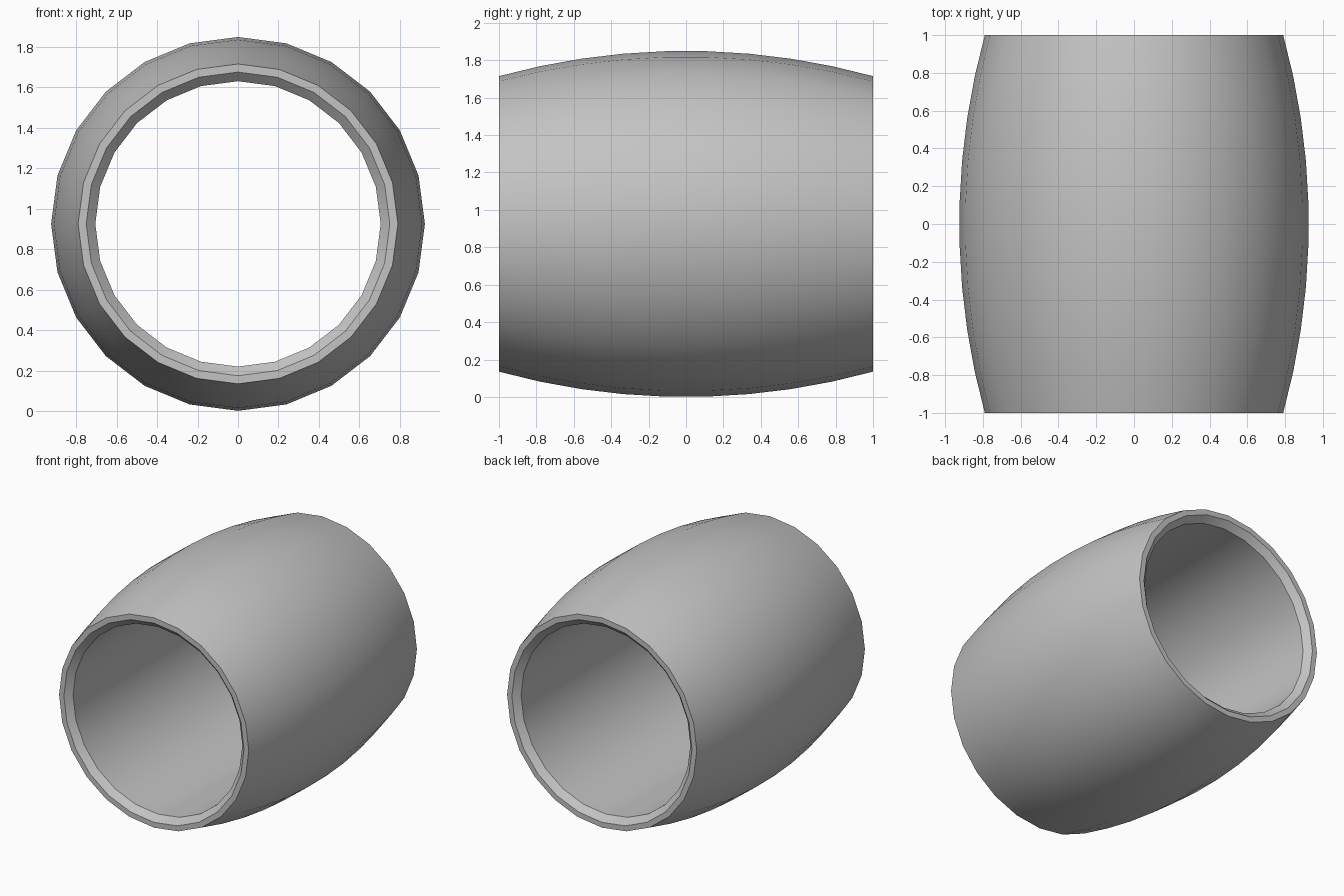
import bpy
import bmesh
import math
from mathutils import Vector, Matrix

cube = bpy.data.objects.get("Cube")
if cube:
    bpy.data.objects.remove(cube, do_unlink=True)

SIDES = 24
HALF_LENGTH = 1.0
MID_RADIUS = 0.925
END_RADIUS = 0.79
LIP_RADIUS = 0.75
BORE_RADIUS = 0.705
CHAMFER = 0.045
ARC_STEPS = 9


def make_material(name, colour):
    mat = bpy.data.materials.new(name)
    mat.use_nodes = True
    mat.diffuse_color = colour
    mat.node_tree.nodes["Principled BSDF"].inputs["Base Color"].default_value = colour
    return mat


def barrel_profile():
    """Closed half section as (radius, y) pairs."""
    # Bulged outer wall: a circular arc through both ends and the middle
    rise = MID_RADIUS - END_RADIUS
    arc_radius = (HALF_LENGTH ** 2 + rise ** 2) / (2 * rise)
    sweep = math.asin(HALF_LENGTH / arc_radius)
    points = []
    for i in range(ARC_STEPS + 1):
        a = sweep * (2 * i / ARC_STEPS - 1)
        points.append((MID_RADIUS - arc_radius * (1 - math.cos(a)),
                       arc_radius * math.sin(a)))
    # Flat lips, chamfers and the straight bore
    inner = HALF_LENGTH - CHAMFER
    points += [(LIP_RADIUS, HALF_LENGTH), (BORE_RADIUS, inner),
               (BORE_RADIUS, -inner), (LIP_RADIUS, -HALF_LENGTH)]
    return points


def lathe(name, profile, mat):
    bm = bmesh.new()
    rings = []
    for s in range(SIDES):
        turn = Matrix.Rotation(math.tau * s / SIDES, 3, 'Y')
        rings.append([bm.verts.new(turn @ Vector((r, y, 0))) for r, y in profile])
    n = len(profile)
    for s in range(SIDES):
        a, b = rings[s], rings[(s + 1) % SIDES]
        for i in range(n):
            j = (i + 1) % n
            bm.faces.new((a[i], a[j], b[j], b[i]))
    bmesh.ops.recalc_face_normals(bm, faces=bm.faces[:])
    mesh = bpy.data.meshes.new(name)
    bm.to_mesh(mesh)
    bm.free()
    mesh.materials.append(mat)
    obj = bpy.data.objects.new(name, mesh)
    bpy.context.collection.objects.link(obj)
    return obj


# Hollow barrel-shaped bead lying along y
grey = make_material("plain grey", (0.55, 0.55, 0.55, 1))
bead = lathe("barrel_bead", barrel_profile(), grey)
bead.location.z = MID_RADIUS

# Smooth walls with crisp lip and chamfer edges
bpy.ops.object.select_all(action='DESELECT')
bead.select_set(True)
bpy.context.view_layer.objects.active = bead
bpy.ops.object.shade_smooth_by_angle(angle=math.radians(30))
